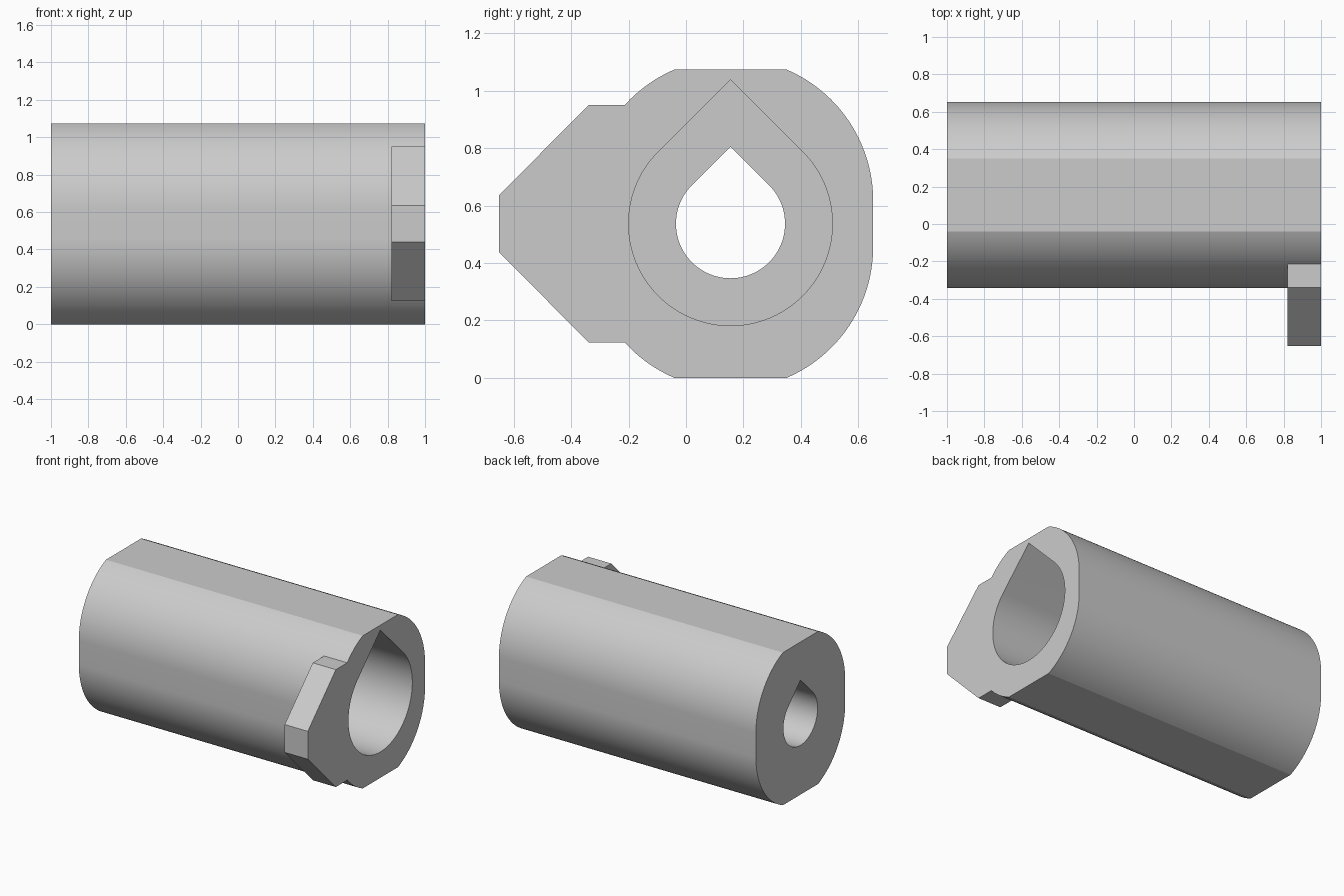
import bpy
import bmesh
from math import sin, cos, asin, radians, sqrt

if "Cube" in bpy.data.objects:
    bpy.data.objects.remove(bpy.data.objects["Cube"], do_unlink=True)

CY, CZ = 0.155, 0.537      # shared axis of the body and bores
RADIUS, OFFSET = 0.497, 0.08

grey = bpy.data.materials.new("plain grey")
grey.use_nodes = True
colour = (0.6, 0.6, 0.6, 1)
grey.diffuse_color = colour
grey.node_tree.nodes["Principled BSDF"].inputs["Base Color"].default_value = colour


def extrude_profile(name, points, x0, x1):
    """Extrude a (y, z) outline along x."""
    bm = bmesh.new()
    face = bm.faces.new([bm.verts.new((x0, y, z)) for y, z in points])
    result = bmesh.ops.extrude_face_region(bm, geom=[face])
    verts = [v for v in result["geom"] if isinstance(v, bmesh.types.BMVert)]
    bmesh.ops.translate(bm, verts=verts, vec=(x1 - x0, 0, 0))
    bmesh.ops.recalc_face_normals(bm, faces=bm.faces)
    mesh = bpy.data.meshes.new(name)
    bm.to_mesh(mesh)
    bm.free()
    mesh.materials.append(grey)
    obj = bpy.data.objects.new(name, mesh)
    bpy.context.collection.objects.link(obj)
    return obj


def combine(target, tool, operation):
    """Apply a boolean and discard the tool."""
    mod = target.modifiers.new(tool.name, "BOOLEAN")
    mod.operation = operation
    mod.solver = "EXACT"
    mod.object = tool
    bpy.context.view_layer.objects.active = target
    bpy.ops.object.modifier_apply(modifier=mod.name)
    bpy.data.objects.remove(tool, do_unlink=True)


def body_outline(steps=28):
    """Two offset arcs per side, cut flat at the top and bottom."""
    end = radians(90) - asin((CZ - OFFSET) / RADIUS)
    limit = radians(90) - end
    arc = [(RADIUS * cos(limit * i / steps), OFFSET + RADIUS * sin(limit * i / steps))
           for i in range(steps + 1)]
    right = [(y, -z) for y, z in reversed(arc)] + arc
    left = [(-y, -z) for y, z in right]
    return [(CY + y, CZ + z) for y, z in right + left]


def teardrop(r, steps=72):
    """Circle with a right-angled peak on top."""
    angles = [radians(135 + 270 * i / steps) for i in range(steps + 1)]
    points = [(CY + r * cos(a), CZ + r * sin(a)) for a in angles]
    return points + [(CY, CZ + r * sqrt(2))]


# Main sleeve
sleeve = extrude_profile("sleeve", body_outline(), -1, 1)

# Pointed tab on the front of one end
upper = [(-0.652, 0.098), (-0.34, 0.413), (0, 0.413)]
tab_points = upper + [(y, -z) for y, z in reversed(upper)]
tab = extrude_profile("tab", [(y, CZ + z) for y, z in tab_points], 0.82, 1)
combine(sleeve, tab, "UNION")

# Wide bore from the tab end, narrow bore through the far end
combine(sleeve, extrude_profile("wide_bore", teardrop(0.355), -0.7, 1.1), "DIFFERENCE")
combine(sleeve, extrude_profile("narrow_bore", teardrop(0.19), -1.1, 0), "DIFFERENCE")

# Smooth curves, crisp edges
bpy.ops.object.select_all(action="DESELECT")
sleeve.select_set(True)
bpy.context.view_layer.objects.active = sleeve
bpy.ops.object.shade_smooth_by_angle(angle=radians(20))
